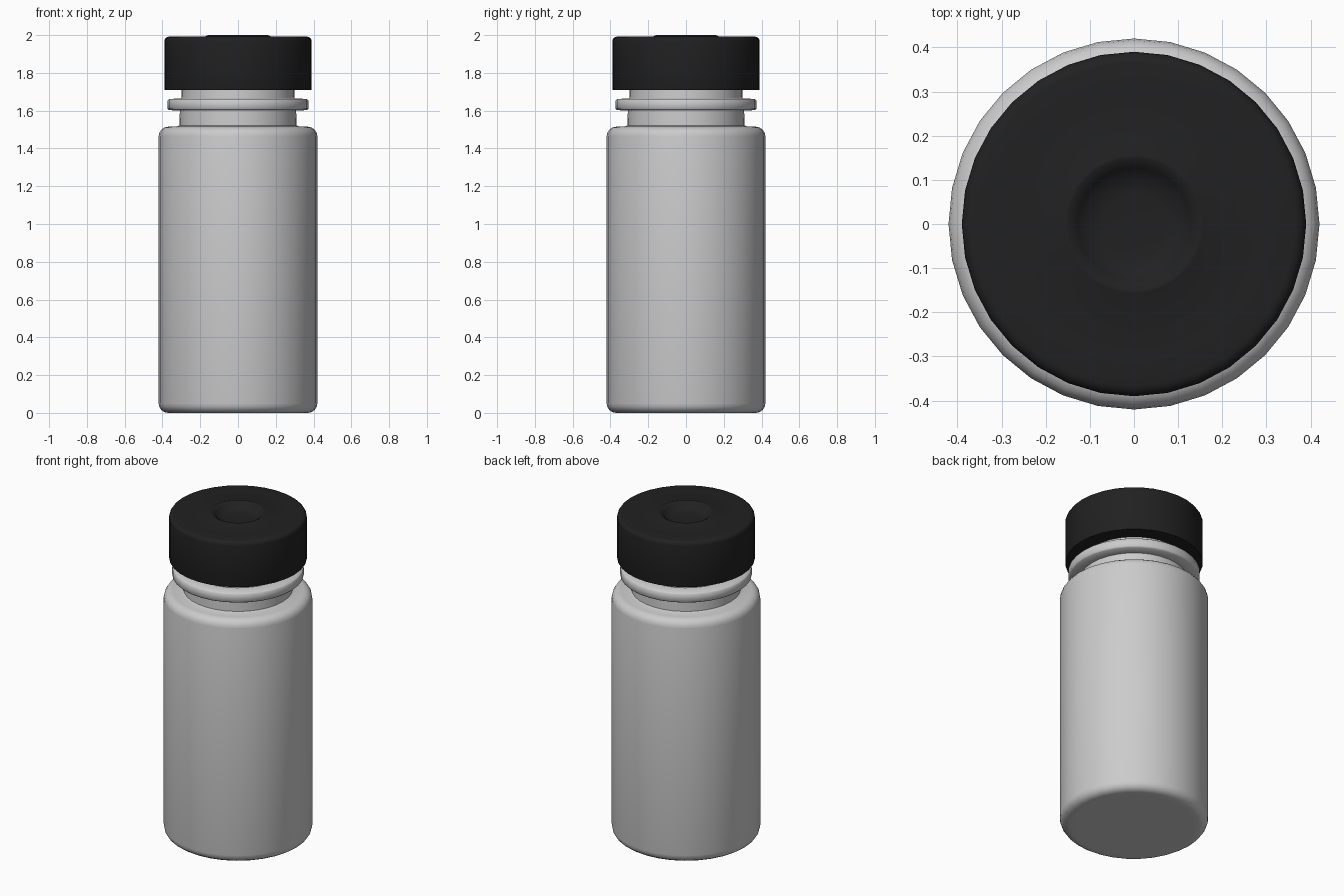
import bpy, bmesh, math

if "Cube" in bpy.data.objects:
    bpy.data.objects.remove(bpy.data.objects["Cube"])

SIDES = 32


def material(name, rgb):
    m = bpy.data.materials.new(name)
    m.diffuse_color = (*rgb, 1)
    m.use_nodes = True
    m.node_tree.nodes["Principled BSDF"].inputs["Base Color"].default_value = m.diffuse_color
    return m


def corner(r, z, rad, a0, a1, steps=4):
    """Arc points of a rounded corner centred on (r, z)."""
    return [(r + rad * math.cos(math.radians(a0 + (a1 - a0) * i / steps)),
             z + rad * math.sin(math.radians(a0 + (a1 - a0) * i / steps)))
            for i in range(steps + 1)]


def lathe(name, profile, mat, angle):
    """Revolve an (r, z) profile, listed bottom to top, round the z axis."""
    bm = bmesh.new()
    rings = []
    for r, z in profile:
        rings.append([bm.verts.new((r * math.cos(2 * math.pi * i / SIDES),
                                    r * math.sin(2 * math.pi * i / SIDES), z))
                      for i in range(SIDES)])
    for a, b in zip(rings, rings[1:]):
        for i in range(SIDES):
            j = (i + 1) % SIDES
            bm.faces.new((a[i], a[j], b[j], b[i]))
    bm.faces.new(rings[0][::-1])
    bm.faces.new(rings[-1])
    me = bpy.data.meshes.new(name)
    bm.to_mesh(me)
    bm.free()
    me.materials.append(mat)
    ob = bpy.data.objects.new(name, me)
    bpy.context.collection.objects.link(ob)
    bpy.ops.object.select_all(action='DESELECT')
    ob.select_set(True)
    bpy.context.view_layer.objects.active = ob
    bpy.ops.object.shade_smooth_by_angle(angle=math.radians(angle))
    return ob


grey = material("light_grey_plastic", (0.6, 0.6, 0.6))
black = material("black_rubber", (0.015, 0.015, 0.015))

# Bottle: rounded body, neck and collar ring
bottle = [(0.34, 0)]
bottle += corner(0.37, 0.05, 0.05, -90, 0)
bottle += corner(0.37, 1.465, 0.05, 0, 90)
bottle += [(0.325, 1.515), (0.31, 1.522), (0.308, 1.60),
           (0.365, 1.603), (0.372, 1.61), (0.372, 1.655), (0.365, 1.662),
           (0.30, 1.665), (0.297, 1.75)]
lathe("bottle_body", bottle, grey, 60)

# Cap: rounded top edge, low rim round a sloped recess
cap = [(0.28, 1.71), (0.388, 1.71), (0.39, 1.715)]
cap += corner(0.365, 1.967, 0.025, 0, 90)
cap += [(0.30, 1.992), (0.18, 1.991), (0.157, 2.0), (0.15, 2.0),
        (0.128, 1.985), (0.112, 1.965), (0.07, 1.96)]
lathe("cap", cap, black, 60)
